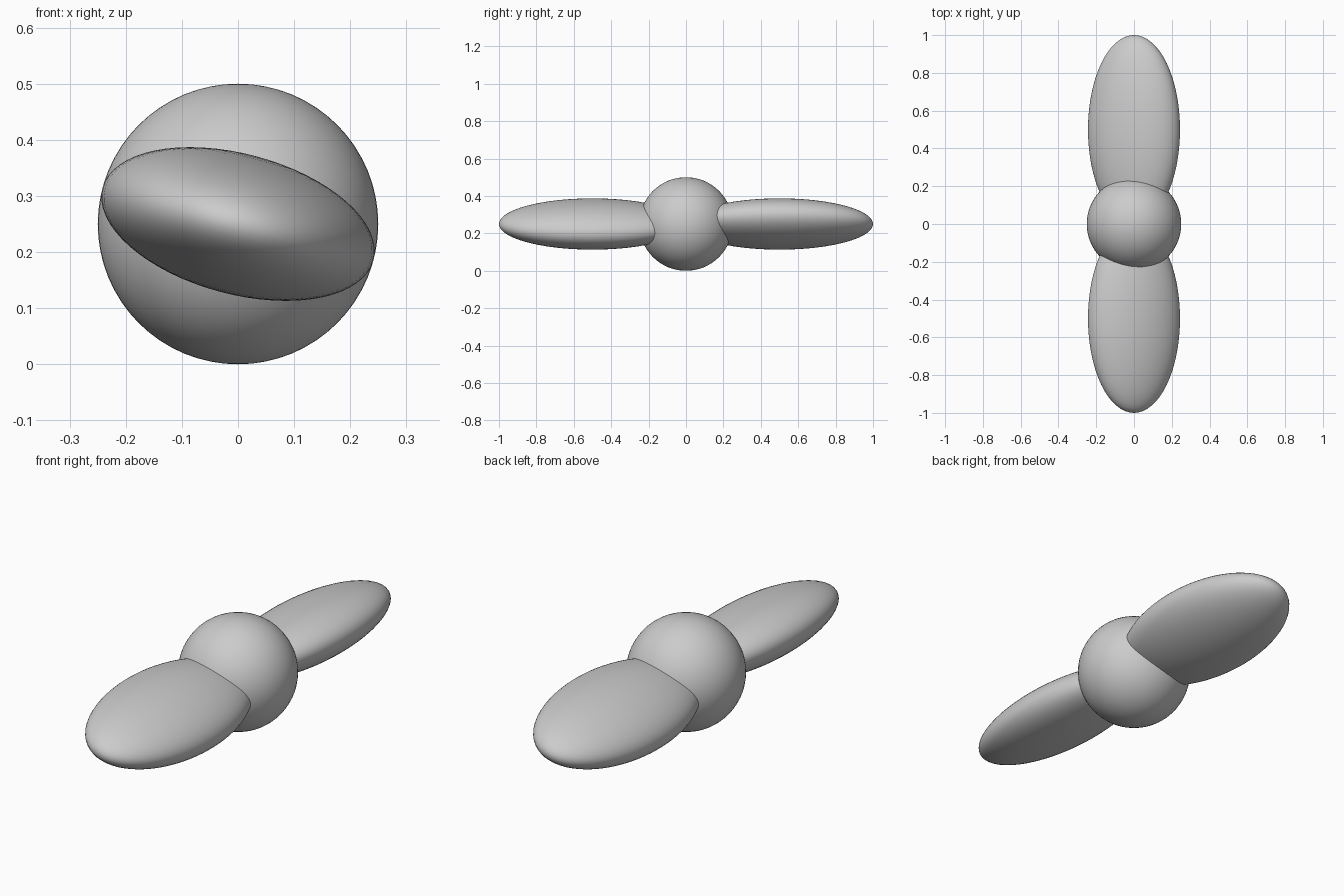
import bpy
from math import radians

if "Cube" in bpy.data.objects:
    bpy.data.objects.remove(bpy.data.objects["Cube"])


def ellipsoid(name, location, radii, tilt=0.0):
    bpy.ops.mesh.primitive_uv_sphere_add(segments=64, ring_count=32, radius=1,
                                         location=location, rotation=(0, tilt, 0))
    ob = bpy.context.object
    ob.name = name
    ob.scale = radii
    bpy.ops.object.transform_apply(location=False, rotation=False, scale=True)
    bpy.ops.object.shade_smooth()
    return ob


# Central hub
ellipsoid("hub", (0, 0, 0.25), (0.25, 0.25, 0.25))

# Two blades, pitched in opposite directions like a propeller
for name, side in (("front_blade", -1), ("back_blade", 1)):
    ellipsoid(name, (0, side * 0.5, 0.25), (0.25, 0.5, 0.125), radians(-15 * side))
